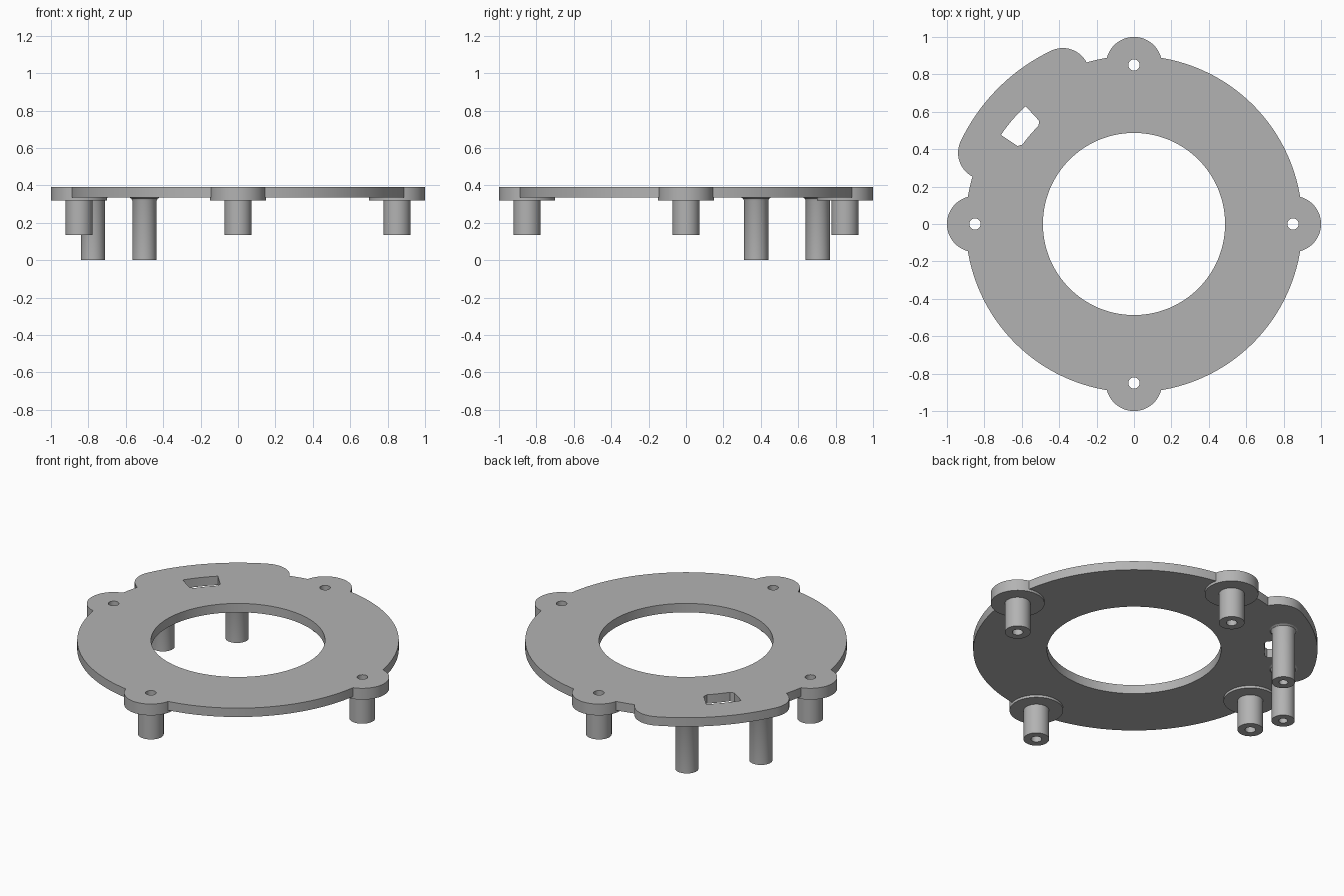
import bpy, bmesh
from math import sin, cos, radians, tau
from mathutils import Matrix, Vector

cube = bpy.data.objects.get("Cube")
if cube:
    bpy.data.objects.remove(cube, do_unlink=True)

TOP, PLATE_BOTTOM, BOSS_BOTTOM = 0.39, 0.335, 0.32
EAR_RING, EAR_R, HOLE_R = 0.85, 0.15, 0.03
LOBE_RING, LOBE_END_R = 0.884, 0.143

grey = bpy.data.materials.new("plain grey")
grey.use_nodes = True
grey.diffuse_color = (0.45, 0.45, 0.45, 1)
grey.node_tree.nodes["Principled BSDF"].inputs["Base Color"].default_value = grey.diffuse_color


def polar(radius, degrees):
    a = radians(degrees)
    return radius * cos(a), radius * sin(a)


def arc(radius, start, end, steps, centre=(0, 0)):
    points = []
    for i in range(steps + 1):
        x, y = polar(radius, start + (end - start) * i / steps)
        points.append((centre[0] + x, centre[1] + y))
    return points


def finish(name, bm):
    bmesh.ops.recalc_face_normals(bm, faces=bm.faces)
    mesh = bpy.data.meshes.new(name)
    bm.to_mesh(mesh)
    bm.free()
    mesh.materials.append(grey)
    obj = bpy.data.objects.new(name, mesh)
    bpy.context.collection.objects.link(obj)
    return obj


def prism(name, outline, z0, z1):
    bm = bmesh.new()
    face = bm.faces.new([bm.verts.new((x, y, z0)) for x, y in outline])
    new = bmesh.ops.extrude_face_region(bm, geom=[face])["geom"]
    bmesh.ops.translate(bm, vec=(0, 0, z1 - z0),
                        verts=[v for v in new if isinstance(v, bmesh.types.BMVert)])
    return finish(name, bm)


def disc(name, radius, z0, z1, centre=(0, 0), sides=64):
    return prism(name, arc(radius, 0, 360, sides, centre)[:-1], z0, z1)


def lathe(name, profile, centre, sides=48):
    bm = bmesh.new()
    verts = [bm.verts.new((r, 0, z)) for r, z in profile]
    edges = [bm.edges.new(pair) for pair in zip(verts, verts[1:])]
    bmesh.ops.spin(bm, geom=verts + edges, cent=(0, 0, 0), axis=(0, 0, 1),
                   angle=tau, steps=sides)
    bmesh.ops.remove_doubles(bm, verts=bm.verts, dist=0.0001)
    obj = finish(name, bm)
    obj.data.transform(Matrix.Translation(Vector((*centre, 0))))
    return obj


def combine(target, other, operation):
    mod = target.modifiers.new(operation.lower(), 'BOOLEAN')
    mod.operation, mod.object, mod.solver = operation, other, 'EXACT'
    bpy.context.view_layer.objects.active = target
    bpy.ops.object.modifier_apply(modifier=mod.name)
    bpy.data.objects.remove(other, do_unlink=True)


# Ring plate
plate = disc("ring_plate", 0.9, PLATE_BOTTOM, TOP, sides=180)

# Wide lobe with rounded ends
first, last = 115.5, 154.5
lobe = (arc(LOBE_RING + LOBE_END_R, first, last, 32)
        + arc(LOBE_END_R, last, last + 180, 24, polar(LOBE_RING, last))[1:]
        + arc(LOBE_RING - LOBE_END_R, last, first, 16)[1:]
        + arc(LOBE_END_R, first - 180, first, 24, polar(LOBE_RING, first))[1:-1])
combine(plate, prism("lobe", lobe, PLATE_BOTTOM, TOP), 'UNION')

# Four thicker screw ears
ears = [polar(EAR_RING, a) for a in range(0, 360, 90)]
for centre in ears:
    combine(plate, disc("ear", EAR_R, BOSS_BOTTOM, TOP, centre), 'UNION')

# Openings: centre, screw holes and the small window
combine(plate, disc("bore", 0.487, 0, 1, sides=128), 'DIFFERENCE')
for centre in ears:
    combine(plate, disc("hole", HOLE_R, 0, 1, centre, 32), 'DIFFERENCE')
window = (arc(0.856, 132.6, 146.2, 8) + [polar(0.75, 146.2)]
          + arc(0.732, 144.6, 134.2, 6) + [polar(0.75, 132.6)])
combine(plate, prism("window", window, 0, 1), 'DIFFERENCE')

# Short hollow standoffs below the ears
parts = [plate]
for i, centre in enumerate(ears):
    parts.append(lathe(f"standoff_{i + 1}",
                       [(HOLE_R, BOSS_BOTTOM), (HOLE_R, 0.135),
                        (0.072, 0.135), (0.072, BOSS_BOTTOM)], centre))

# Long pegs with blind holes and flared roots
for i, centre in enumerate([(-0.775, 0.375), (-0.5, 0.705)]):
    parts.append(lathe(f"long_peg_{i + 1}",
                       [(0, 0.3), (0.025, 0.3), (0.025, 0), (0.065, 0), (0.065, 0.318),
                        (0.07, 0.329), (0.08, PLATE_BOTTOM)], centre))

# Smooth round walls, sharp rims
bpy.ops.object.select_all(action='DESELECT')
for obj in parts:
    obj.select_set(True)
bpy.context.view_layer.objects.active = plate
bpy.ops.object.shade_smooth_by_angle(angle=radians(30))
